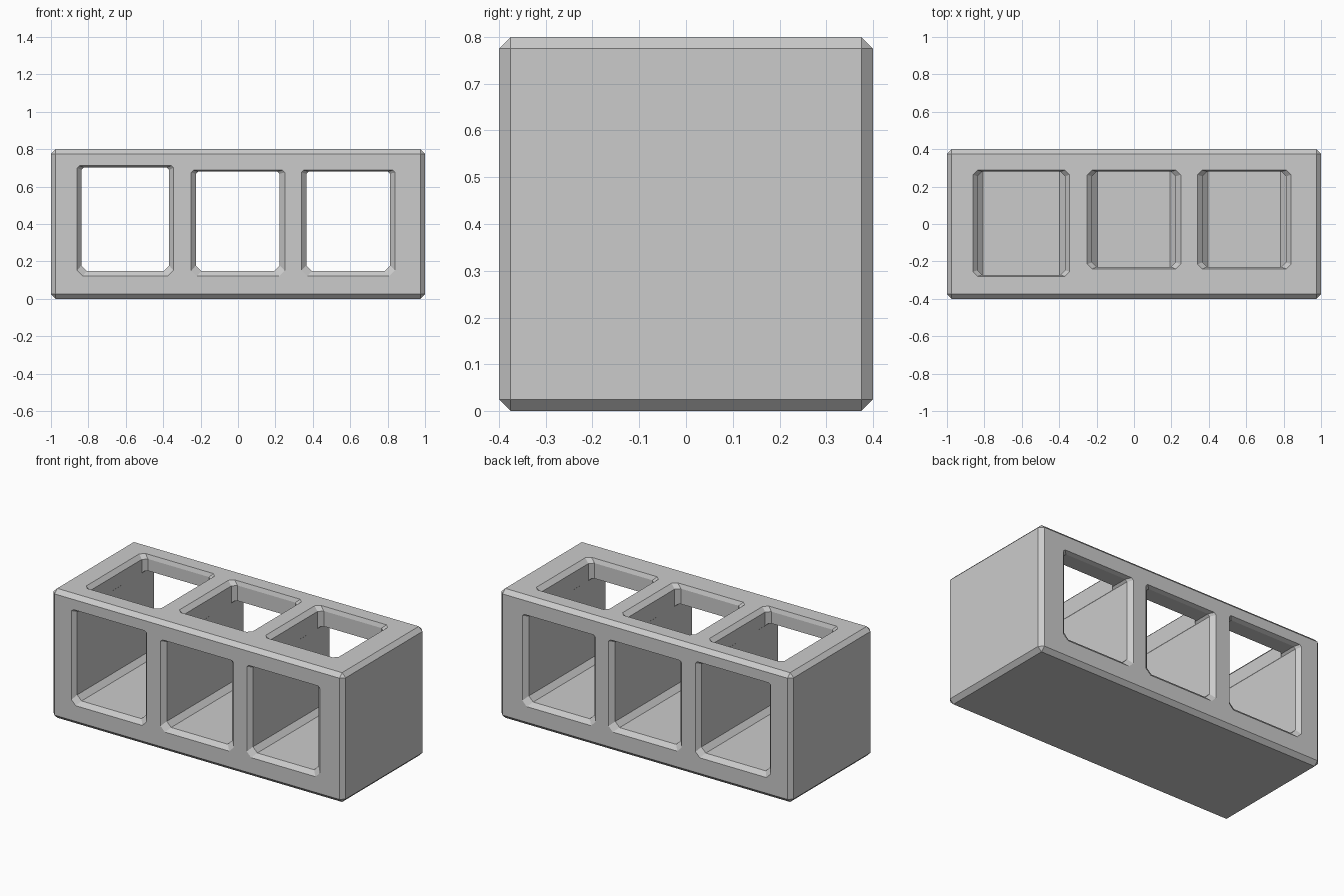
import bpy, bmesh

if "Cube" in bpy.data.objects:
    bpy.data.objects.remove(bpy.data.objects["Cube"])


def chamfered_rect(u0, u1, v0, v1, low, high):
    """Rectangle outline with cut corners (low / high corner sizes)."""
    return [(u0 + low, v0), (u1 - low, v0), (u1, v0 + low), (u1, v1 - high),
            (u1 - high, v1), (u0 + high, v1), (u0, v1 - high), (u0, v0 + low)]


def loft(name, sections, place):
    """Closed solid through a list of (position, outline) sections."""
    bm = bmesh.new()
    rings = [[bm.verts.new(place(u, v, w)) for u, v in outline]
             for w, outline in sections]
    for a, b in zip(rings, rings[1:]):
        for i in range(len(a)):
            j = (i + 1) % len(a)
            bm.faces.new((a[i], a[j], b[j], b[i]))
    bm.faces.new(rings[0])
    bm.faces.new(rings[-1])
    bmesh.ops.recalc_face_normals(bm, faces=bm.faces)
    me = bpy.data.meshes.new(name)
    bm.to_mesh(me)
    bm.free()
    ob = bpy.data.objects.new(name, me)
    bpy.context.collection.objects.link(ob)
    ob.hide_render = True
    return ob


# Main block with chamfered edges
bpy.ops.mesh.primitive_cube_add(size=1, location=(0, 0, 0.4))
block = bpy.context.object
block.name = "hollow_block"
block.scale = (2, 0.8, 0.8)
bpy.ops.object.transform_apply(location=False, rotation=False, scale=True)
bevel = block.modifiers.new("edge_chamfer", 'BEVEL')
bevel.width = 0.025
bevel.segments = 1

# Cells: outer x range, inner x range, outer/inner window top, outer/inner top-hole front
cells = [(-0.86, -0.345, -0.838, -0.368, 0.712, 0.702, -0.28, -0.272),
         (-0.25, 0.25, -0.225, 0.222, 0.688, 0.68, -0.24, -0.23),
         (0.34, 0.84, 0.365, 0.813, 0.688, 0.68, -0.24, -0.23)]

cutters = []
for n, (o0, o1, i0, i1, zo, zi, yo, yi) in enumerate(cells, 1):
    # Window tunnel running front to back with flared mouths
    outer = chamfered_rect(o0, o1, 0.122, zo, 0.03, 0.012)
    inner = chamfered_rect(i0, i1, 0.148, zi, 0.03, 0.012)
    cutters.append(loft(f"window_cutter_{n}",
                        [(-0.45, outer), (-0.4, outer), (-0.375, inner),
                         (0.375, inner), (0.4, outer), (0.45, outer)],
                        lambda u, v, w: (u, w, v)))
    # Opening in the top with a flared mouth
    outer = chamfered_rect(o0, o1, yo, 0.288, 0.025, 0.025)
    inner = chamfered_rect(i0 + 0.001, i1 - 0.001, yi, 0.28, 0.025, 0.025)
    cutters.append(loft(f"top_cutter_{n}",
                        [(0.4, inner), (0.775, inner), (0.8, outer), (0.85, outer)],
                        lambda u, v, w: (u, v, w)))

for cutter in cutters:
    cut = block.modifiers.new(cutter.name, 'BOOLEAN')
    cut.operation = 'DIFFERENCE'
    cut.solver = 'EXACT'
    cut.object = cutter

# Apply the cuts and discard the helpers
bpy.context.view_layer.objects.active = block
for mod in list(block.modifiers):
    bpy.ops.object.modifier_apply(modifier=mod.name)
for cutter in cutters:
    bpy.data.objects.remove(cutter, do_unlink=True)
